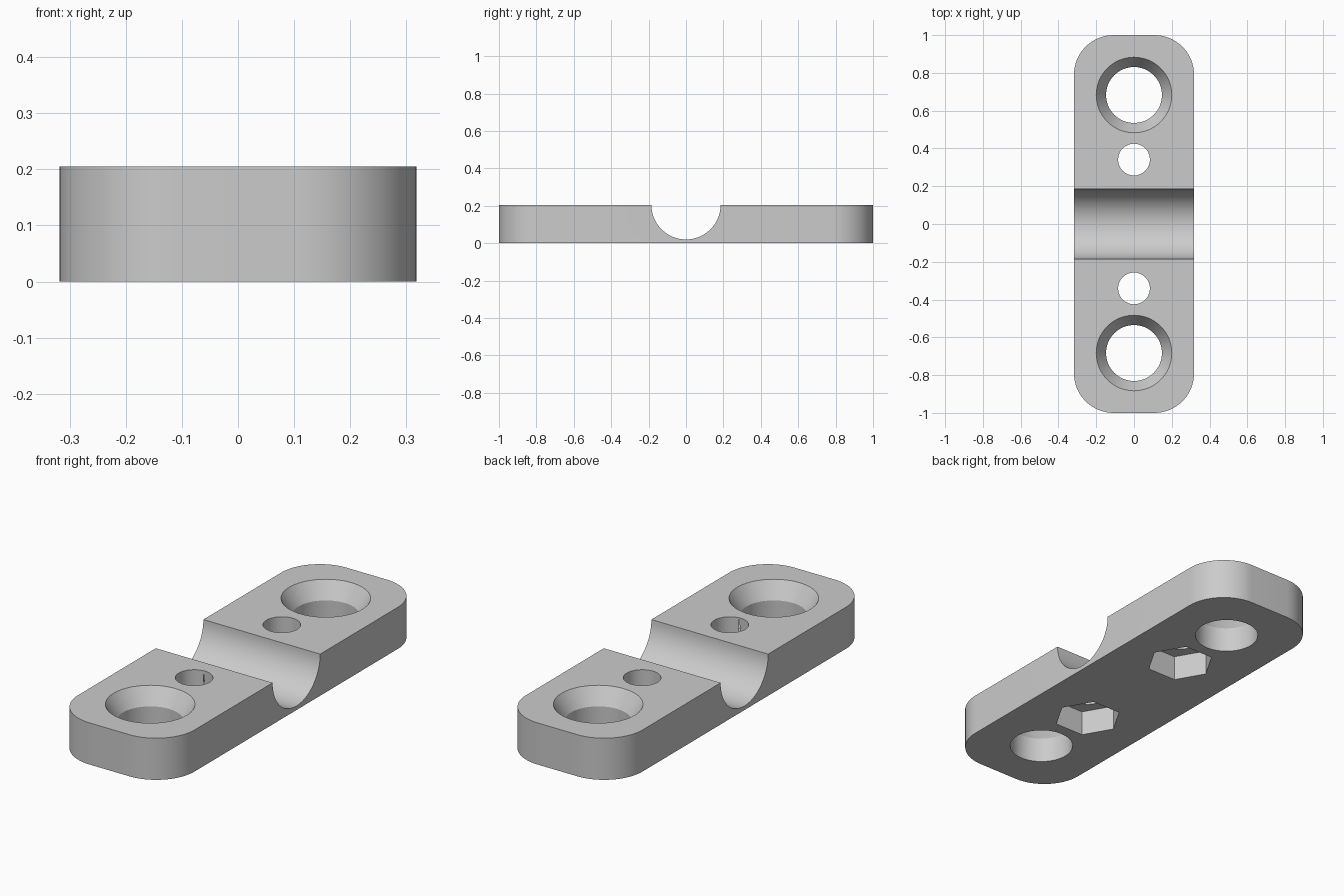
import bpy, bmesh
from math import cos, sin, pi
from mathutils import Vector, Matrix

cube = bpy.data.objects.get("Cube")
if cube:
    bpy.data.objects.remove(cube, do_unlink=True)

HALF_W, HALF_L, HEIGHT, CORNER = 0.318, 1.0, 0.205, 0.21
GROOVE_R = 0.185

grey = bpy.data.materials.new("light grey")
grey.use_nodes = True
colour = (0.6, 0.6, 0.6, 1)
grey.diffuse_color = colour
grey.node_tree.nodes["Principled BSDF"].inputs["Base Color"].default_value = colour


def loft(name, rings):
    """Closed solid through a stack of matching rings of points."""
    bm = bmesh.new()
    loops = [[bm.verts.new(p) for p in ring] for ring in rings]
    n = len(loops[0])
    for low, high in zip(loops, loops[1:]):
        for i in range(n):
            j = (i + 1) % n
            bm.faces.new((low[i], low[j], high[j], high[i]))
    bm.faces.new(loops[0][::-1])
    bm.faces.new(loops[-1])
    bmesh.ops.recalc_face_normals(bm, faces=bm.faces)
    mesh = bpy.data.meshes.new(name)
    bm.to_mesh(mesh)
    bm.free()
    mesh.materials.append(grey)
    obj = bpy.data.objects.new(name, mesh)
    bpy.context.collection.objects.link(obj)
    return obj


def circle(r, z, y=0, n=64):
    return [Vector((r * cos(2 * pi * i / n), y + r * sin(2 * pi * i / n), z)) for i in range(n)]


# Plate with rounded corners
def outline(z, steps=16):
    points = []
    for k, (sx, sy) in enumerate([(1, 1), (-1, 1), (-1, -1), (1, -1)]):
        for i in range(steps + 1):
            a = (k + i / steps) * pi / 2
            points.append((sx * (HALF_W - CORNER) + CORNER * cos(a),
                           sy * (HALF_L - CORNER) + CORNER * sin(a), z))
    return points


plate = loft("clamp_plate", [outline(0), outline(HEIGHT)])

# Cross groove cutter, lying along x
groove = loft("groove_cutter", [circle(GROOVE_R, -0.5), circle(GROOVE_R, 0.5)])
groove.data.transform(Matrix.Translation((0, 0, HEIGHT)) @ Matrix.Rotation(pi / 2, 4, "Y"))
cutters = [groove]

# Countersunk holes, bolt holes and hexagonal nut pockets at both ends
for side in (-1, 1):
    y = side * 0.683
    cutters.append(loft("countersunk_hole_cutter", [
        circle(0.148, -0.1, y), circle(0.148, 0.125, y),
        circle(0.2, HEIGHT, y), circle(0.2, HEIGHT + 0.1, y)]))
    y = side * 0.341
    cutters.append(loft("bolt_hole_cutter", [circle(0.084, -0.1, y), circle(0.084, 0.4, y)]))
    cutters.append(loft("nut_pocket_cutter", [circle(0.158, -0.1, y, 6), circle(0.158, 0.125, y, 6)]))

for cutter in cutters:
    cutter.hide_render = True
    mod = plate.modifiers.new(cutter.name, "BOOLEAN")
    mod.operation = "DIFFERENCE"
    mod.solver = "EXACT"
    mod.object = cutter

# Bake the cuts and drop the cutters
bpy.context.view_layer.update()
baked = bpy.data.meshes.new_from_object(plate.evaluated_get(bpy.context.evaluated_depsgraph_get()))
plate.modifiers.clear()
plate.data = baked
for cutter in cutters:
    bpy.data.objects.remove(cutter, do_unlink=True)
plate.data.materials.clear()
plate.data.materials.append(grey)
for face in plate.data.polygons:
    face.material_index = 0

# Smooth the curved walls, keep the rims crisp
bpy.ops.object.select_all(action="DESELECT")
plate.select_set(True)
bpy.context.view_layer.objects.active = plate
bpy.ops.object.shade_smooth_by_angle(angle=pi / 6)
